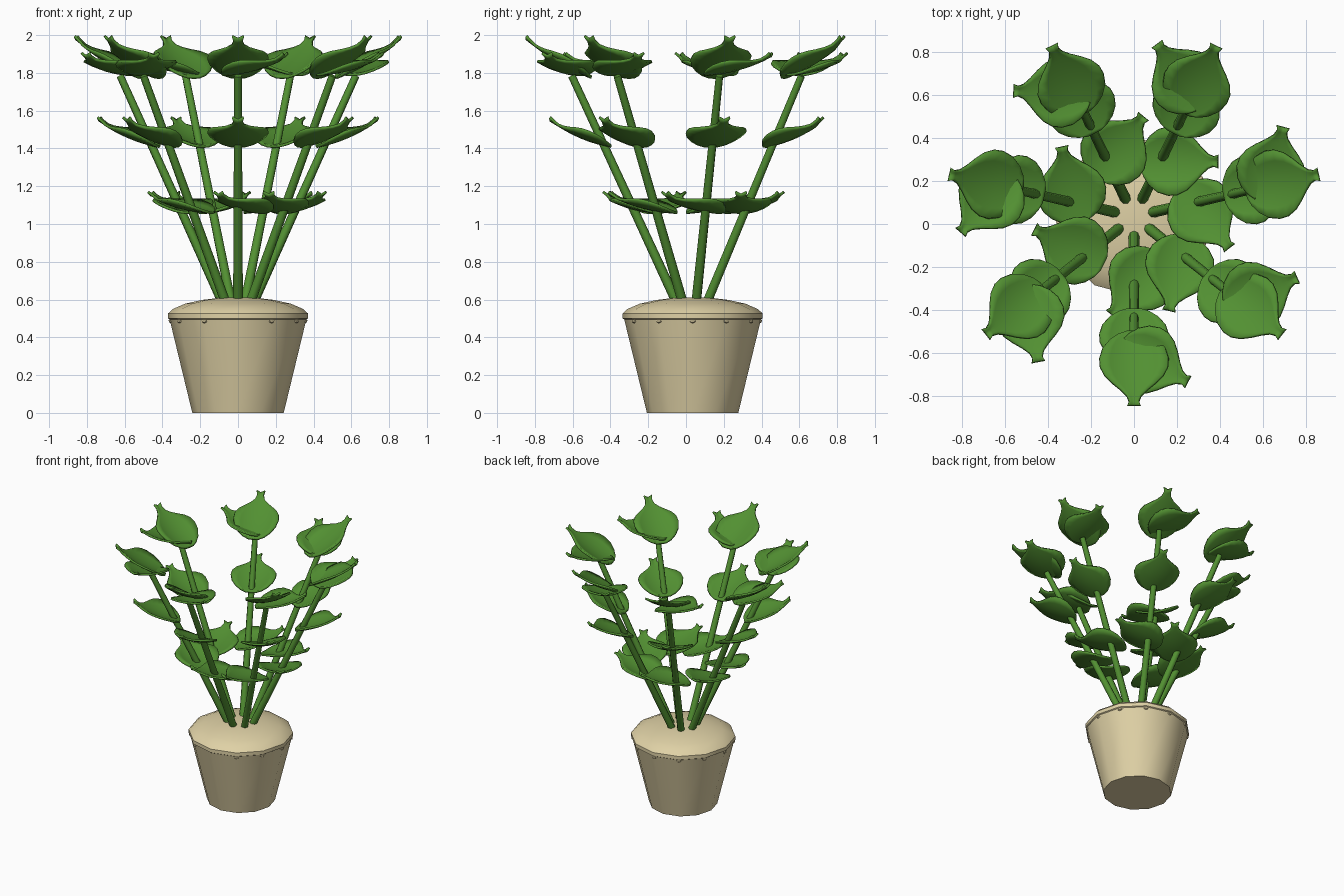
import bpy, bmesh, math
from mathutils import Vector, Matrix

if "Cube" in bpy.data.objects:
    bpy.data.objects.remove(bpy.data.objects["Cube"])

CY = 0.035          # pot axis sits slightly behind the origin
N = 7               # number of stems


def material(name, rgb):
    m = bpy.data.materials.new(name)
    m.diffuse_color = (*rgb, 1)
    m.use_nodes = True
    m.node_tree.nodes["Principled BSDF"].inputs["Base Color"].default_value = m.diffuse_color
    return m


GREEN = material("leaf_green", (0.085, 0.28, 0.032))
CREAM = material("pot_cream", (0.74, 0.64, 0.38))


def finish(bm, name, mat, angle=40):
    bmesh.ops.recalc_face_normals(bm, faces=bm.faces)
    me = bpy.data.meshes.new(name)
    bm.to_mesh(me)
    bm.free()
    me.materials.append(mat)
    ob = bpy.data.objects.new(name, me)
    bpy.context.collection.objects.link(ob)
    bpy.ops.object.select_all(action='DESELECT')
    ob.select_set(True)
    bpy.context.view_layer.objects.active = ob
    bpy.ops.object.shade_smooth_by_angle(angle=math.radians(angle))
    return ob


# Pot: lathed profile with a domed top
def lathe(name, profile, sides, mat):
    bm = bmesh.new()
    rings = []
    for r, z in profile:
        if r == 0:
            rings.append([bm.verts.new((0, CY, z))])
        else:
            rings.append([bm.verts.new((r * math.cos(2 * math.pi * i / sides),
                                        CY + r * math.sin(2 * math.pi * i / sides), z))
                          for i in range(sides)])
    for a, b in zip(rings, rings[1:]):
        for i in range(sides):
            j = (i + 1) % sides
            q = [a[i % len(a)], a[j % len(a)], b[j % len(b)], b[i % len(b)]]
            bm.faces.new(list(dict.fromkeys(q)))
    return finish(bm, name, mat)


lathe("pot", [(0, 0), (0.242, 0), (0.362, 0.495), (0.37, 0.5), (0.37, 0.527),
              (0.345, 0.55), (0.28, 0.578), (0.19, 0.598), (0.09, 0.61), (0, 0.61)], 12, CREAM)

# Small studs under the pot rim
bm = bmesh.new()
for i in range(12):
    if i == 9:
        continue
    a = math.radians(30 * i)
    mat = (Matrix.Translation((0.357 * math.cos(a), CY + 0.357 * math.sin(a), 0.486))
           @ Matrix.Rotation(a, 4, 'Z') @ Matrix.Diagonal((0.7, 1, 0.7, 1)))
    bmesh.ops.create_icosphere(bm, subdivisions=1, radius=0.017, matrix=mat)
finish(bm, "rim_studs", CREAM)

# Leaf outline: (position along the leaf, half width); a rounded blade with a flared nub
OUTLINE = [(0, 0.035), (0.04, 0.075), (0.11, 0.113), (0.22, 0.145), (0.36, 0.16),
           (0.48, 0.157), (0.6, 0.135), (0.7, 0.1), (0.79, 0.062), (0.87, 0.034),
           (0.94, 0.023), (1.0, 0.03)]
ACROSS = [-1, -0.7, -0.35, 0, 0.35, 0.7, 1]


def leaf(name, stem_angle, tip_r, tip_off, heading, run, z0, z1, cup=0.045):
    """Blade whose tip lies at (tip_r, tip_off) around the pot, pointing along heading."""
    a = stem_angle + math.radians(tip_off)
    h = stem_angle + math.radians(heading)
    tip = Vector((tip_r * math.cos(a), CY + tip_r * math.sin(a), z1))
    d = Vector((math.cos(h), math.sin(h), 0))
    side = Vector((-d.y, d.x, 0))
    base = tip - d * run
    base.z = z0
    bm = bmesh.new()
    rows = []
    for t, w in OUTLINE:
        c = base.lerp(tip, t)
        row = []
        for u in ACROSS:
            lift = cup * (u * w / 0.16) ** 2 - 0.02 * math.sin(math.pi * t)
            if t > 0.9:
                lift += 0.014 * abs(u) * (t - 0.88) / 0.12
            row.append(bm.verts.new(c + side * (u * w) + Vector((0, 0, lift))))
        rows.append(row)
    for p, q in zip(rows, rows[1:]):
        for i in range(len(ACROSS) - 1):
            bm.faces.new((p[i], p[i + 1], q[i + 1], q[i]))
    ob = finish(bm, name, GREEN, 50)
    s = ob.modifiers.new("thickness", 'SOLIDIFY')
    s.thickness = 0.014
    s.offset = 0
    return ob


# Stems fan out of the pot, each with a low, a middle and two top leaves
for k in range(N):
    ang = math.radians(-90) + 2 * math.pi * k / N
    ca, sa = math.cos(ang), math.sin(ang)
    p0 = Vector((0.075 * ca, CY + 0.075 * sa, 0.565))
    p1 = Vector((0.64 * ca, CY + 0.64 * sa, 1.785))
    axis = p1 - p0
    bm = bmesh.new()
    bmesh.ops.create_cone(bm, cap_ends=True, segments=8, radius1=0.026, radius2=0.02,
                          depth=axis.length,
                          matrix=Matrix.Translation((p0 + p1) / 2)
                          @ axis.to_track_quat('Z', 'Y').to_matrix().to_4x4())
    finish(bm, f"stem_{k}", GREEN, 50)

    # the front low leaf is turned a little more toward its stem
    low_tip, low_head = (-13, -40) if k == 0 else (-31, -65)
    leaf(f"low_leaf_{k}", ang, 0.467, low_tip, low_head, 0.36, 1.06, 1.155)
    leaf(f"middle_leaf_{k}", ang, 0.755, 0, 0, 0.325, 1.41, 1.55)
    leaf(f"top_outer_leaf_{k}", ang, 0.88, 0, 0, 0.345, 1.775, 1.98)
    leaf(f"top_side_leaf_{k}", ang, 0.81, 18, 62, 0.36, 1.79, 1.89)
